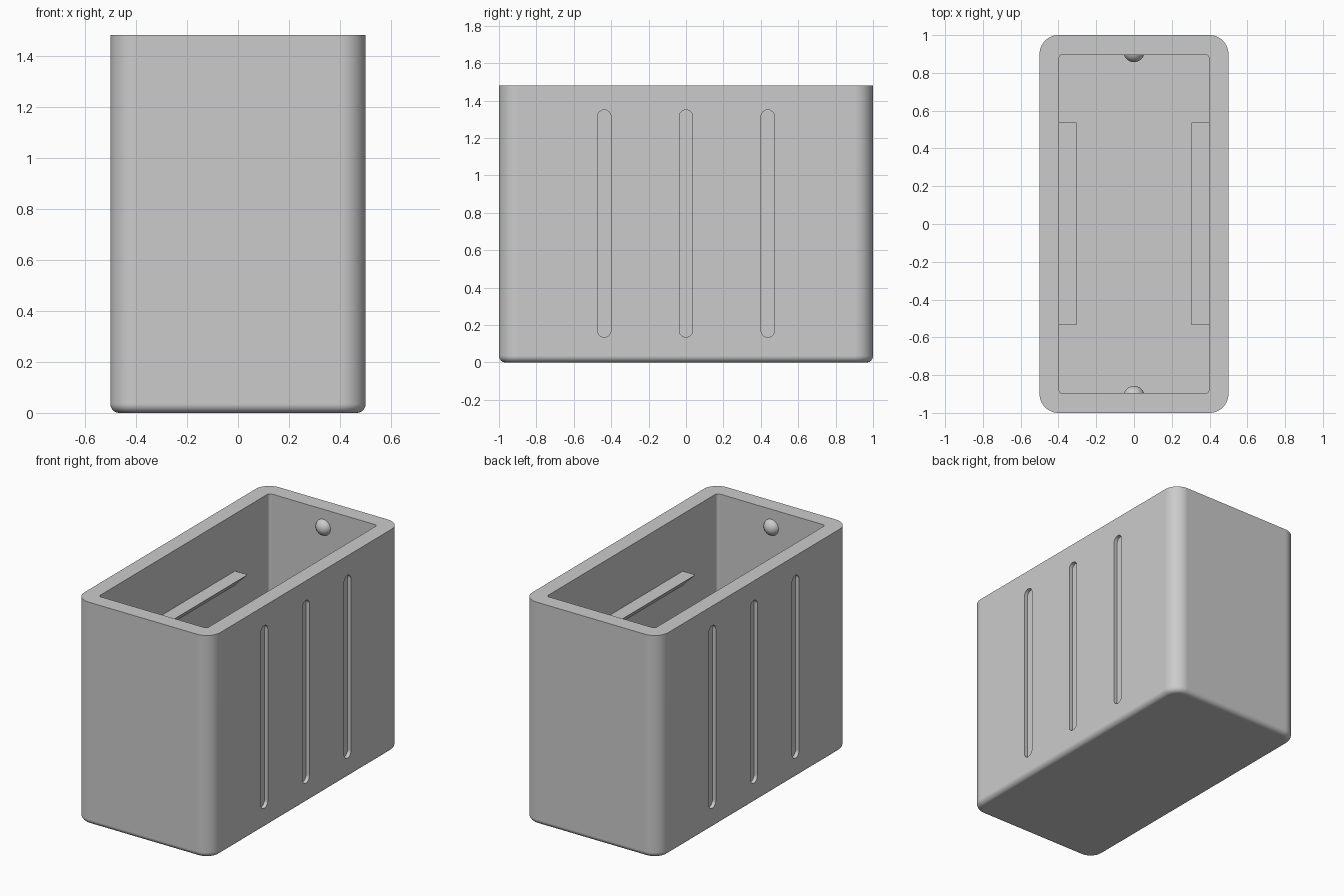
import bpy, bmesh, math

if "Cube" in bpy.data.objects:
    bpy.data.objects.remove(bpy.data.objects["Cube"])

W, L, H = 0.5, 1.0, 1.48          # half width, half length, height
IN_W, IN_L, FLOOR = 0.398, 0.896, 0.10

grey = bpy.data.materials.new("plain grey")
grey.diffuse_color = (0.6, 0.6, 0.6, 1)
grey.use_nodes = True
grey.node_tree.nodes["Principled BSDF"].inputs["Base Color"].default_value = grey.diffuse_color


def rounded_rect(hx, hy, r, seg=12):
    pts = []
    for i, (sx, sy) in enumerate([(1, 1), (-1, 1), (-1, -1), (1, -1)]):
        for k in range(seg + 1):
            a = math.radians(90) * (i + k / seg)
            pts.append((sx * (hx - r) + r * math.cos(a), sy * (hy - r) + r * math.sin(a)))
    return pts


def loft(bm, loops):
    """Skin a list of point loops and cap both ends."""
    rings = [[bm.verts.new(p) for p in loop] for loop in loops]
    n = len(rings[0])
    for a, b in zip(rings, rings[1:]):
        for i in range(n):
            j = (i + 1) % n
            bm.faces.new((a[i], a[j], b[j], b[i]))
    bm.faces.new(rings[0][::-1])
    bm.faces.new(rings[-1])


def make_object(name, bm, smooth=True):
    bmesh.ops.recalc_face_normals(bm, faces=bm.faces)
    me = bpy.data.meshes.new(name)
    bm.to_mesh(me)
    bm.free()
    me.materials.append(grey)
    ob = bpy.data.objects.new(name, me)
    bpy.context.collection.objects.link(ob)
    if smooth:
        select(ob)
        bpy.ops.object.shade_smooth_by_angle(angle=math.radians(30))
    return ob


def select(ob):
    bpy.ops.object.select_all(action='DESELECT')
    ob.select_set(True)
    bpy.context.view_layer.objects.active = ob


# Open box: filleted bottom edge, rounded corners, hollow inside
loops = []
fillet = 0.035
for k in range(9):
    a = math.radians(90) * k / 8
    inset = fillet * (1 - math.sin(a))
    z = fillet * (1 - math.cos(a))
    loops.append([(x, y, z) for x, y in rounded_rect(W - inset, L - inset, 0.1 - inset)])
loops.append([(x, y, H) for x, y in rounded_rect(W, L, 0.1)])
inner = rounded_rect(IN_W, IN_L, 0.02)
loops.append([(x, y, H) for x, y in inner])
loops.append([(x, y, FLOOR) for x, y in inner])
bm = bmesh.new()
loft(bm, loops)
box = make_object("box_body", bm, smooth=False)

# Cutter: three shallow round-ended grooves on each long side
bm = bmesh.new()
r, z0, z1, depth = 0.036, 0.135, 1.35, 0.025
for s in (-1, 1):
    for yc in (-0.437, 0, 0.437):
        prof = []
        for zc, start in ((z1 - r, 0), (z0 + r, math.pi)):
            for k in range(13):
                a = start + math.pi * k / 12
                prof.append((yc + r * math.cos(a), zc + r * math.sin(a)))
        loft(bm, [[(s * x, y, z) for y, z in prof] for x in (W - depth, W + 0.05)])
cutter = make_object("groove_cutter", bm, smooth=False)
cutter.hide_render = True

mod = box.modifiers.new("grooves", 'BOOLEAN')
mod.operation = 'DIFFERENCE'
mod.solver = 'EXACT'
mod.object = cutter
select(box)
bpy.ops.object.modifier_apply(modifier=mod.name)
bpy.data.objects.remove(cutter, do_unlink=True)
bpy.ops.object.shade_smooth_by_angle(angle=math.radians(30))
wn = box.modifiers.new("flat panels", 'WEIGHTED_NORMAL')
wn.keep_sharp = True

# Wedge ledges on the inside of the long walls
for s, side in ((-1, "left"), (1, "right")):
    bm = bmesh.new()
    prof = [(0.305, 1.10), (0.405, 1.10), (0.405, 1.00)]
    loft(bm, [[(s * x, y, z) for x, z in prof] for y in (-0.535, 0.537)])
    make_object(side + "_ledge", bm, smooth=False)

# Round snap bumps on the inside of the short walls
for s, side in ((-1, "front"), (1, "back")):
    bm = bmesh.new()
    bmesh.ops.create_uvsphere(bm, u_segments=32, v_segments=20, radius=0.056)
    bmesh.ops.translate(bm, verts=bm.verts, vec=(0, s * 0.913, 1.36))
    make_object(side + "_bump", bm)
